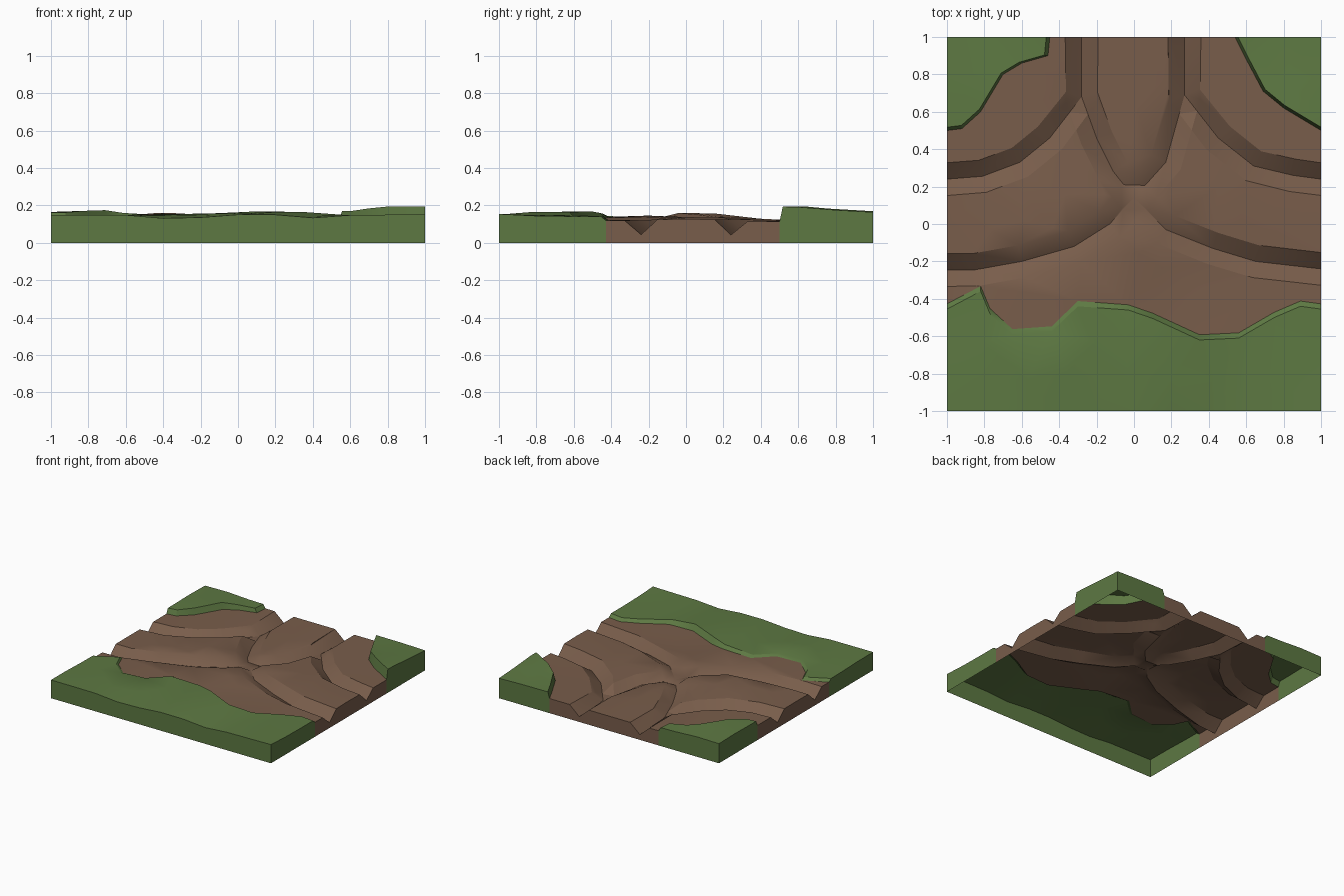
import bpy, bmesh, random
from mathutils import Vector
from mathutils.geometry import delaunay_2d_cdt, intersect_point_line

if "Cube" in bpy.data.objects:
    bpy.data.objects.remove(bpy.data.objects["Cube"])

random.seed(4)
V = lambda pts: [Vector(p) for p in pts]

# Valley lines of the wheel ruts
RUTS = [V(r) for r in (
    [(-1, .24), (-.81, .255), (-.61, .33), (-.45, .46), (-.28, .68), (-.28, 1)],
    [(1, .24), (.85, .26), (.64, .31), (.45, .46), (.27, .69), (.27, 1)],
    [(-.28, .68), (-.2, .46), (-.11, .28), (0, .14), (.17, -.03), (.42, -.13), (.65, -.2), (1, -.24)],
    [(.27, .69), (.17, .33), (0, .14), (-.13, 0), (-.32, -.12), (-.6, -.2), (-.85, -.245), (-1, -.245)])]
RUT_W = .088

# Upper edges of the grass banks
FRONT = V([(-1, -.455), (-.82, -.36), (-.77, -.48), (-.65, -.59), (-.44, -.575), (-.3, -.44),
           (-.03, -.46), (.1, -.505), (.35, -.62), (.56, -.61), (.75, -.5), (.89, -.44), (1, -.455)])
BACK_L = V([(-1, .5), (-.92, .51), (-.82, .6), (-.7, .8), (-.6, .86), (-.46, .9), (-.45, 1)])
BACK_R = V([(.54, 1), (.6, .88), (.69, .71), (.8, .62), (1, .5)])


def toward(line, corner, k):
    return [Vector(corner) + (p - Vector(corner)) * k for p in line]


# Each bank: foot line, top line, corners closing the region
BANKS = [([p + Vector((0, .028)) for p in FRONT], FRONT, V([(1, -1), (-1, -1)])),
         (BACK_L, toward(BACK_L, (-1, 1), .965), V([(-1, 1)])),
         (BACK_R, toward(BACK_R, (1, 1), .965), V([(1, 1)]))]

# Height spots: x, y, z
GRASS = [(-1, -1, .15), (-.65, -1, .15), (-.32, -1, .125), (0, -1, .15), (.17, -1, .155), (.37, -1, .125),
         (.65, -1, .15), (1, -1, .155), (.17, -.72, .183), (-.3, -.6, .155), (-.75, -.75, .15),
         (.7, -.75, .15), (1, -.7, .14), (.9, -.48, .14), (-.9, -.48, .14), (.88, .6, .2),
         (1, .8, .175), (1, 1, .16), (.65, 1, .17), (-.78, .75, .18), (-1, 1, .16), (-1, .6, .16), (-.5, .95, .15)]
DIRT = [(1, -.4, .118), (1, 0, .128), (1, .45, .112), (-1, -.38, .12), (-1, 0, .125), (-1, .45, .12),
        (-.35, .02, .165), (.4, .05, .14), (0, .4, .12), (0, 1, .12), (-.4, 1, .12), (.45, 1, .12),
        (-.5, -.35, .14), (0, -.3, .14), (.22, -.33, .1), (.5, -.45, .12), (.6, .5, .115), (-.6, .55, .12), (0, -.1, .14)]


def spots(p, table):
    w = [1 / ((p - Vector(s[:2])).length ** 3 + .002) for s in table]
    return sum(a * s[2] for a, s in zip(w, table)) / sum(w)


def distance(p, line):
    best = 9
    for a, b in zip(line, line[1:]):
        t = min(1, max(0, intersect_point_line(p, a, b)[1]))
        best = min(best, (p - a.lerp(b, t)).length)
    return best


def inside(p, poly):
    hit = False
    for a, b in zip(poly, poly[1:] + poly[:1]):
        if (a.y > p.y) != (b.y > p.y) and p.x < a.x + (p.y - a.y) * (b.x - a.x) / (b.y - a.y):
            hit = not hit
    return hit


def in_bank(p, which):
    q = p * .9999
    return any(inside(q, b[which] + b[2]) for b in BANKS)


def height(p):
    if in_bank(p, 1) or min(distance(p, b[1]) for b in BANKS) < .002:
        return spots(p, GRASS)
    depth = .035 + .042 * max(abs(p.x), abs(p.y))
    d = min(distance(p, r) for r in RUTS)
    return spots(p, DIRT) - depth * max(0, 1 - d / RUT_W)


def offset(line, dist):
    out = []
    for i, p in enumerate(line):
        t = (line[min(i + 1, len(line) - 1)] - line[max(i - 1, 0)]).normalized()
        q = p + Vector((-t.y, t.x)) * dist
        out.append(Vector([(1 if c > 0 else -1) if abs(c) > .97 else c for c in q]))
    return out


# Ground plan: crease lines plus loose points, triangulated
pts, edges = [], []


def add_line(line):
    n = len(pts)
    pts.extend(line)
    edges.extend((n + i, n + i + 1) for i in range(len(line) - 1))


for r in RUTS:
    for d in (-RUT_W, 0, RUT_W):
        add_line(offset(r, d))
for foot, top, _ in BANKS:
    add_line(foot)
    add_line(top)
N = 10
for i in range(N + 1):
    for j in range(N + 1):
        p = Vector((-1 + 2 * i / N, -1 + 2 * j / N))
        if 0 < i < N and 0 < j < N:
            p += Vector((random.uniform(-.05, .05), random.uniform(-.05, .05)))
            if min(distance(p, l) for l in RUTS + [b[0] for b in BANKS]) < RUT_W + .02:
                continue
        pts.append(p)
plan, _, tris = delaunay_2d_cdt(pts, edges, [], 0, 1e-4)[:3]
zs = [height(p) for p in plan]


def make_part(name, color, grassy):
    bm = bmesh.new()
    vs = [bm.verts.new((p.x, p.y, z)) for p, z in zip(plan, zs)]
    for t in tris:
        if in_bank(sum((plan[i] for i in t), Vector((0, 0))) / 3, 0) == grassy:
            bm.faces.new([vs[i] for i in t])
    bmesh.ops.delete(bm, geom=[v for v in bm.verts if not v.link_faces], context='VERTS')
    # Outer walls down to the ground
    rim = [e for e in bm.edges if e.is_boundary and any(
        all(abs(v.co[k] - s) < 1e-3 for v in e.verts) for k in (0, 1) for s in (-1, 1))]
    new = bmesh.ops.extrude_edge_only(bm, edges=rim)['geom']
    for v in new:
        if isinstance(v, bmesh.types.BMVert):
            v.co.z = 0
    bmesh.ops.recalc_face_normals(bm, faces=bm.faces)
    if max(bm.faces, key=lambda f: abs(f.normal.z)).normal.z < 0:
        bmesh.ops.reverse_faces(bm, faces=bm.faces)
    me = bpy.data.meshes.new(name)
    bm.to_mesh(me)
    bm.free()
    ob = bpy.data.objects.new(name, me)
    bpy.context.collection.objects.link(ob)
    mat = bpy.data.materials.new(name)
    mat.diffuse_color = color
    mat.use_nodes = True
    mat.node_tree.nodes["Principled BSDF"].inputs["Base Color"].default_value = mat.diffuse_color
    me.materials.append(mat)
    bpy.ops.object.select_all(action='DESELECT')
    ob.select_set(True)
    bpy.context.view_layer.objects.active = ob
    bpy.ops.object.shade_smooth_by_angle(angle=.5)


make_part("dirt_track", (.19, .11, .07, 1), False)
make_part("grass_banks", (.11, .19, .055, 1), True)
